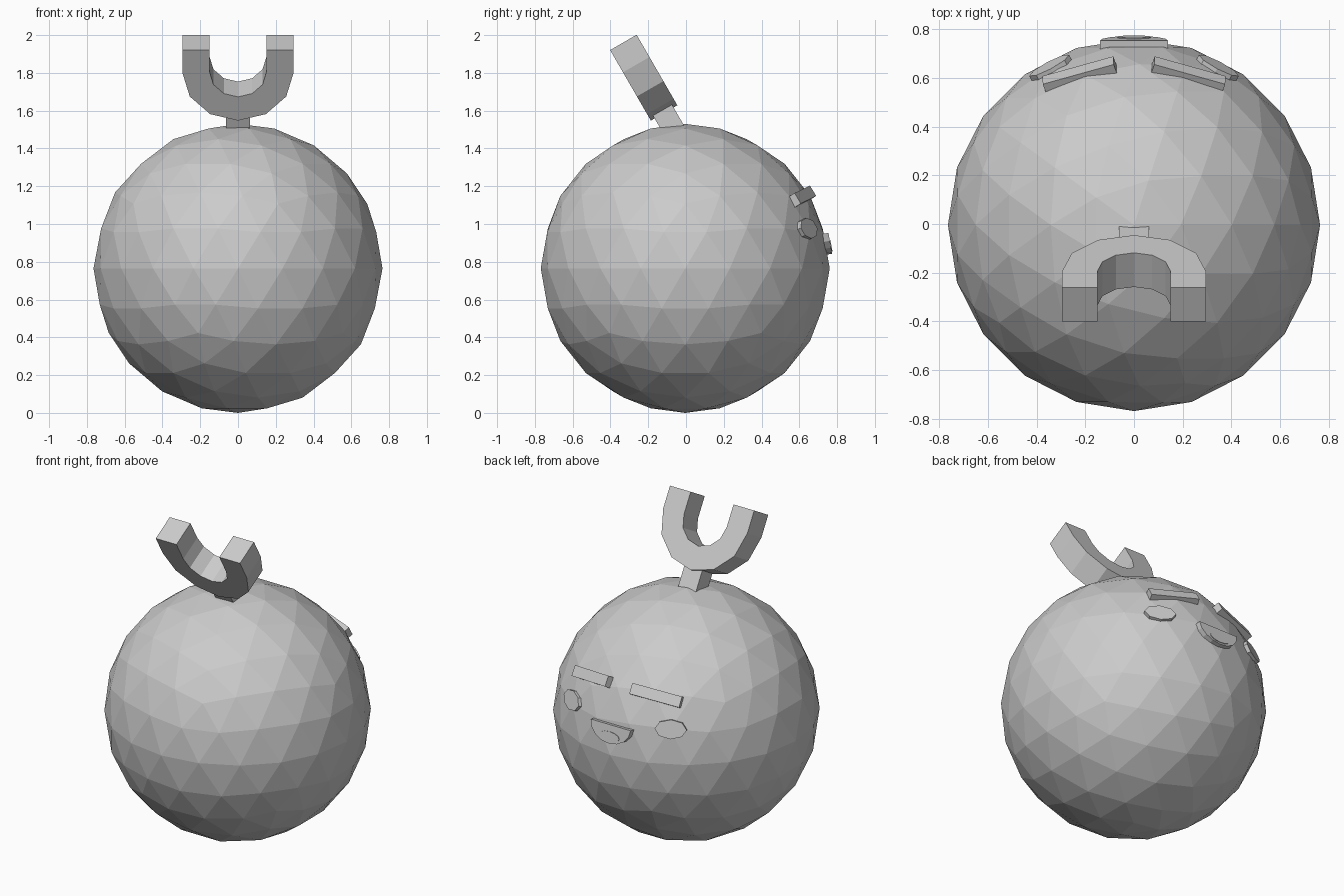
import bpy, bmesh
from math import sin, cos, pi, radians
from mathutils import Vector

if "Cube" in bpy.data.objects:
    bpy.data.objects.remove(bpy.data.objects["Cube"])

grey = bpy.data.materials.new("plain_grey")
grey.diffuse_color = (0.6, 0.6, 0.6, 1)
grey.use_nodes = True
grey.node_tree.nodes["Principled BSDF"].inputs["Base Color"].default_value = grey.diffuse_color

R = 0.765
C = Vector((0, -0.004, R))


def finish(name, bm):
    bmesh.ops.recalc_face_normals(bm, faces=bm.faces)
    me = bpy.data.meshes.new(name)
    bm.to_mesh(me)
    bm.free()
    me.materials.append(grey)
    ob = bpy.data.objects.new(name, me)
    bpy.context.collection.objects.link(ob)
    return ob


def plate(name, pts, origin, side, normal, depth):
    """Extrude a 2D outline; its front lies at origin, its body goes back along -normal."""
    n = Vector(normal).normalized()
    s = Vector(side)
    s = (s - n * s.dot(n)).normalized()
    u = n.cross(s)
    if u.z < 0:
        u = -u
    bm = bmesh.new()
    front = [bm.verts.new(Vector(origin) + s * a + u * b) for a, b in pts]
    f = bm.faces.new(front)
    ext = bmesh.ops.extrude_face_region(bm, geom=[f], use_keep_orig=True)
    moved = [v for v in ext["geom"] if isinstance(v, bmesh.types.BMVert)]
    bmesh.ops.translate(bm, verts=moved, vec=-n * depth)
    return finish(name, bm)


def arc(rx, ry, a0, a1, n, cy=0.0):
    return [(rx * cos(radians(a0 + (a1 - a0) * i / n)),
             cy + ry * sin(radians(a0 + (a1 - a0) * i / n))) for i in range(n + 1)]


def rect(w, h):
    return [(-w / 2, -h / 2), (w / 2, -h / 2), (w / 2, h / 2), (-w / 2, h / 2)]


# round faceted body
bm = bmesh.new()
bmesh.ops.create_icosphere(bm, subdivisions=3, radius=R)
bmesh.ops.translate(bm, verts=bm.verts, vec=C)
finish("body", bm)

# U-shaped horn leaning to the front
axis = Vector((0, -0.5, 0.866))
across = Vector((0, 0.866, 0.5))
centre = Vector((0, -0.2635, 1.8435))
leg = 0.136
outline = ([(-0.295, leg)] + arc(0.295, 0.295, 180, 360, 6) + [(0.295, leg), (0.15, leg)]
           + arc(0.15, 0.15, 360, 180, 6) + [(-0.15, leg)])
plate("horn", outline, centre + across * 0.081, (1, 0, 0), across, 0.162)

# short neck under the horn
foot = centre - axis * 0.345
plate("horn_neck", rect(0.125, 0.15), foot + across * 0.058, (1, 0, 0), across, 0.116)

# drooping eye bars and oval cheeks, mirrored on the back (+y) side
for sx, tag in ((1, "right"), (-1, "left")):
    plate("eye_bar_" + tag, rect(0.305, 0.065), (sx * 0.23, 0.632, 1.156),
          (sx * 0.285, -0.105, -0.055), (sx * 0.297, 0.818, 0.5), 0.05)
    n = Vector((sx * sin(radians(28)) * cos(radians(16)),
                cos(radians(28)) * cos(radians(16)), sin(radians(16))))
    plate("cheek_" + tag, arc(0.093, 0.057, 0, 315, 7), C + n * (R + 0.008),
          (cos(radians(28)), -sx * sin(radians(28)), 0), n, 0.03)

# half-round mouth with a thin tongue plate
n = Vector((0, cos(radians(10)), sin(radians(10))))
top = Vector((0, 0.754, 0.953))
plate("mouth", arc(0.14, 0.112, 180, 360, 8), top, (1, 0, 0), n, 0.035)
plate("tongue", arc(0.07, 0.03, 0, 330, 11, -0.07), top + n * 0.004, (1, 0, 0), n, 0.008)
